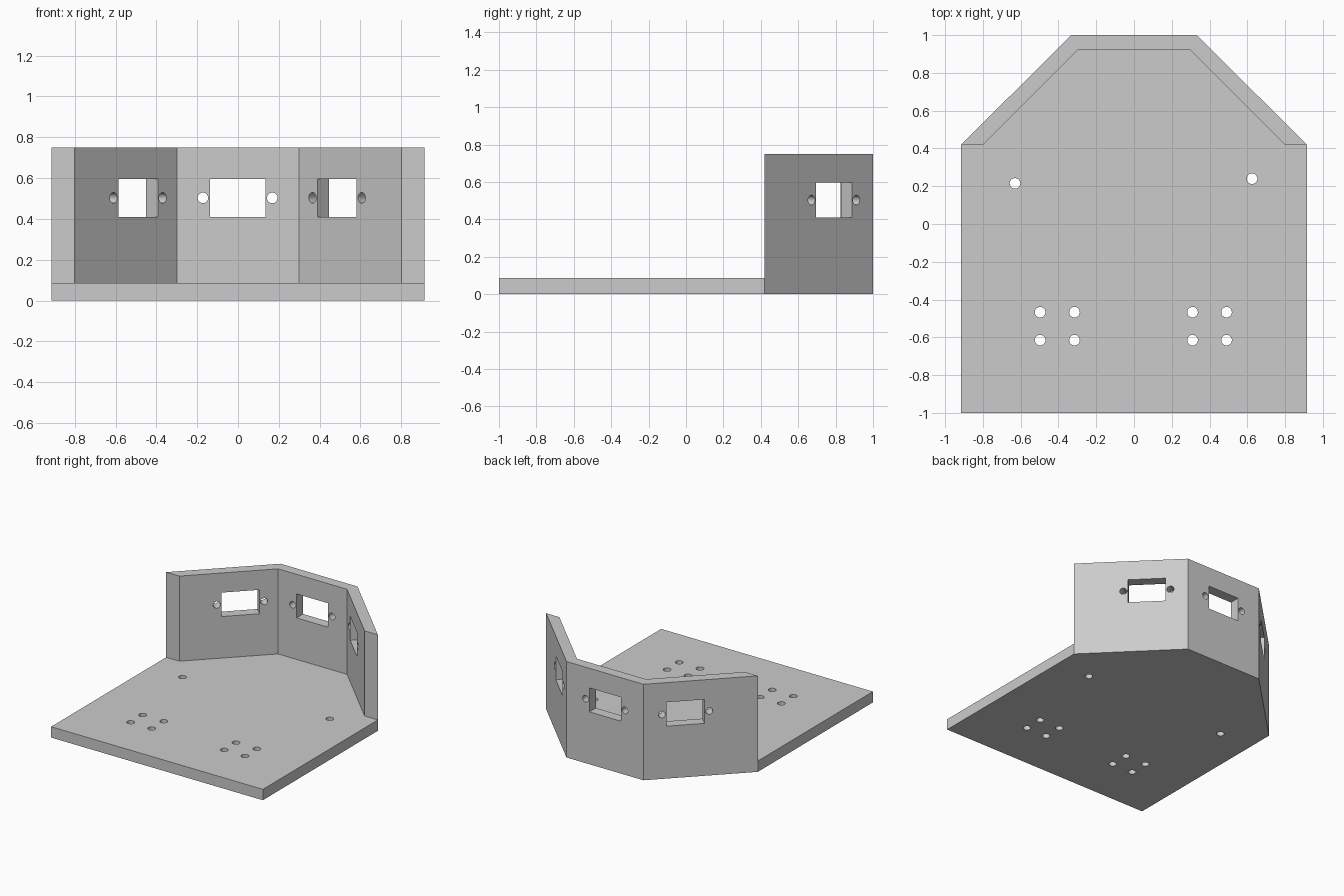
import bpy, bmesh
from math import radians
from mathutils import Matrix, Vector

cube = bpy.data.objects.get("Cube")
if cube:
    bpy.data.objects.remove(cube, do_unlink=True)

gray = bpy.data.materials.new("plain gray")
gray.use_nodes = True
color = (0.6, 0.6, 0.6, 1)
gray.diffuse_color = color
gray.node_tree.nodes["Principled BSDF"].inputs["Base Color"].default_value = color

FLOOR, HEIGHT, WALL_END = 0.085, 0.75, 0.42


def new_object(name, bm):
    bmesh.ops.recalc_face_normals(bm, faces=bm.faces)
    mesh = bpy.data.meshes.new(name)
    bm.to_mesh(mesh)
    bm.free()
    mesh.materials.append(gray)
    obj = bpy.data.objects.new(name, mesh)
    bpy.context.collection.objects.link(obj)
    return obj


def prism(name, right_half, z0, z1):
    """Extrude an outline given by its +x half, front to back."""
    outline = right_half + [(-x, y) for x, y in reversed(right_half)]
    bm = bmesh.new()
    face = bm.faces.new([bm.verts.new((x, y, z0)) for x, y in outline])
    top = bmesh.ops.extrude_face_region(bm, geom=[face])["geom"]
    bmesh.ops.translate(bm, vec=(0, 0, z1 - z0),
                        verts=[v for v in top if isinstance(v, bmesh.types.BMVert)])
    return new_object(name, bm)


def add_cylinder(bm, radius, depth, matrix):
    bmesh.ops.create_cone(bm, cap_ends=True, segments=32, radius1=radius,
                          radius2=radius, depth=depth, matrix=matrix)


# Solid body and the pocket that leaves the floor and the three-sided wall
body = prism("sensor_bracket", [(0.915, -1), (0.915, WALL_END), (0.333, 1)], 0, HEIGHT)
pocket = prism("pocket_cutter", [(1.2, -1.2), (1.2, WALL_END), (0.8, WALL_END),
                                 (0.298, 0.92)], FLOOR, 1)

# Window and two screw holes through each wall panel
bm = bmesh.new()
for x, y, angle in ((-0.528, 0.768, 45), (-0.002, 0.96, 0), (0.524, 0.772, -45)):
    frame = Matrix.Translation((x, y, 0.503)) @ Matrix.Rotation(radians(angle), 4, "Z")
    bmesh.ops.create_cube(bm, size=1, matrix=frame @ Matrix.Diagonal((0.272, 0.25, 0.187, 1)))
    for side in (-0.17, 0.17):
        add_cylinder(bm, 0.026, 0.25, frame @ Matrix.Translation((side, 0, 0))
                     @ Matrix.Rotation(radians(90), 4, "X"))

# Mounting holes through the floor: two singles and two groups of four
holes = [(-0.63, 0.215), (0.625, 0.24)]
holes += [(x, y) for x in (-0.497, -0.315, 0.31, 0.49) for y in (-0.615, -0.467)]
for x, y in holes:
    add_cylinder(bm, 0.028, 0.3, Matrix.Translation((x, y, 0.04)))
openings = new_object("opening_cutter", bm)

# Cut the body, bake the result and drop the cutters
for cutter in (pocket, openings):
    cutter.hide_render = True
    mod = body.modifiers.new(cutter.name, "BOOLEAN")
    mod.operation, mod.solver, mod.object = "DIFFERENCE", "EXACT", cutter
bpy.context.view_layer.objects.active = body
body.select_set(True)
for mod in list(body.modifiers):
    bpy.ops.object.modifier_apply(modifier=mod.name)
for cutter in (pocket, openings):
    bpy.data.objects.remove(cutter, do_unlink=True)
bpy.ops.object.shade_smooth_by_angle(angle=radians(30))
